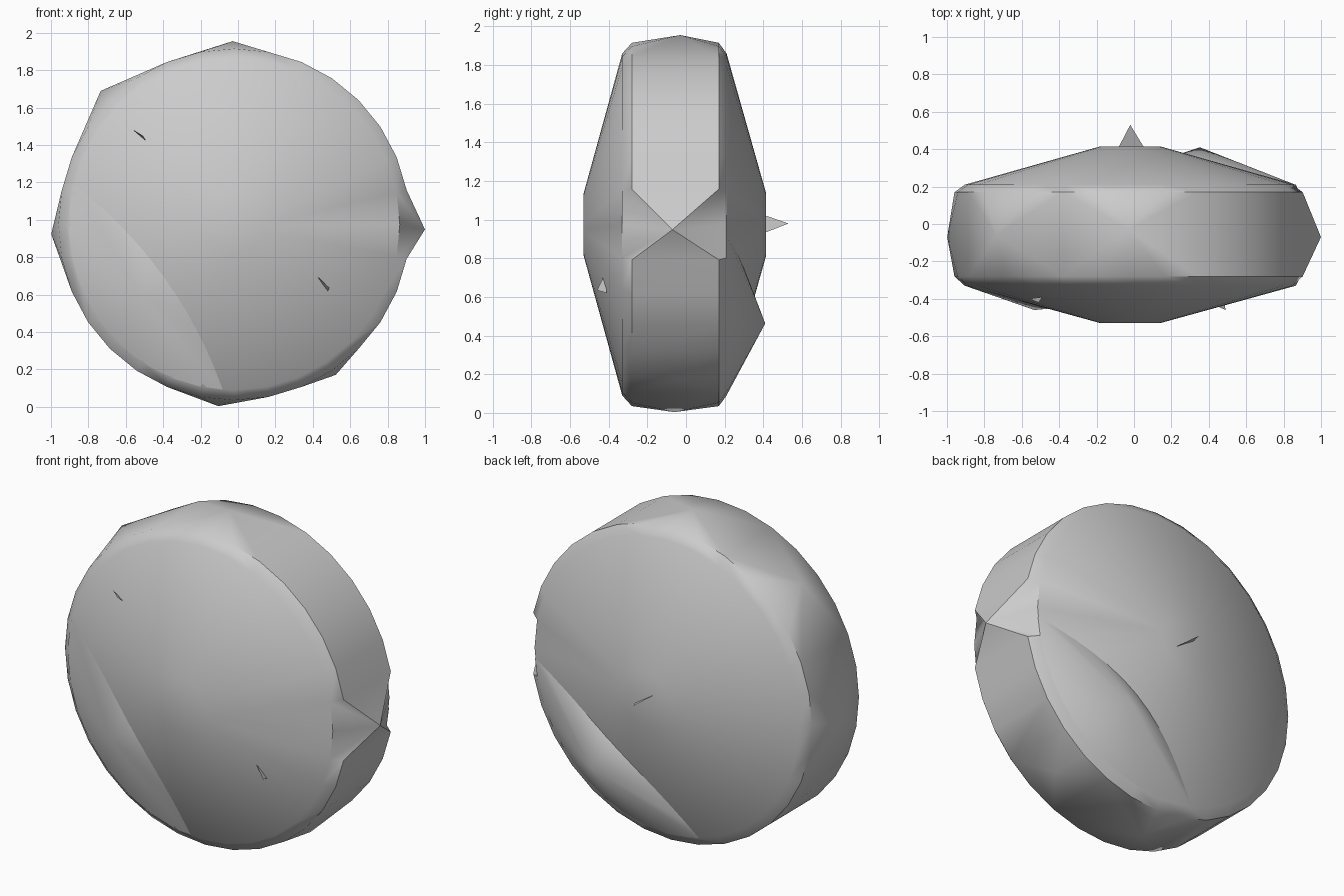
import bpy, bmesh
from math import sin, cos, pi, radians, hypot, atan2

cube = bpy.data.objects.get("Cube")
if cube:
    bpy.data.objects.remove(cube)

CX, CZ, SEG = -0.02, 0.975, 32
# Profile of the disc as (radius, y), front to back
PROFILE = [(0.16, -0.53), (0.885, -0.33), (0.94, -0.28),
           (0.94, 0.17), (0.885, 0.21), (0.16, 0.415)]

grey = bpy.data.materials.new("plain_grey")
grey.use_nodes = True
grey.diffuse_color = (0.6, 0.6, 0.6, 1)
grey.node_tree.nodes["Principled BSDF"].inputs["Base Color"].default_value = (0.6, 0.6, 0.6, 1)


def polar(r, a, y):
    return (CX + r * cos(a), y, CZ + r * sin(a))


def finish(name, bm, smooth=True):
    mesh = bpy.data.meshes.new(name)
    bm.to_mesh(mesh)
    bm.free()
    mesh.materials.append(grey)
    obj = bpy.data.objects.new(name, mesh)
    bpy.context.collection.objects.link(obj)
    if smooth:
        bpy.ops.object.select_all(action='DESELECT')
        obj.select_set(True)
        bpy.context.view_layer.objects.active = obj
        bpy.ops.object.shade_smooth_by_angle(angle=radians(45))
    return obj


# Lathed disc body
bm = bmesh.new()
rings = [[bm.verts.new(polar(r, 2 * pi * i / SEG, y)) for i in range(SEG)]
         for r, y in PROFILE]
faces = {}
for b in range(len(rings) - 1):
    for i in range(SEG):
        j = (i + 1) % SEG
        faces[b, i] = bm.faces.new((rings[b][i], rings[b][j], rings[b + 1][j], rings[b + 1][i]))
bm.faces.new(rings[0])
bm.faces.new(rings[-1])


def raise_peak(step, half, bands, angle, radius, y):
    """Replace a patch of the rim by a fan rising to a point."""
    patch = [faces[b, i % SEG] for b in bands for i in range(step - half, step + half)]
    border = [e for e in {e for f in patch for e in f.edges}
              if sum(f in patch for f in e.link_faces) == 1]
    bmesh.ops.delete(bm, geom=patch, context='FACES_ONLY')
    apex = bm.verts.new(polar(radius, radians(angle), y))
    for e in border:
        bm.faces.new((e.verts[0], e.verts[1], apex))


# Peaks around the rim, the left one cut through the bevels
raise_peak(0, 1, (1, 2, 3), -1.5, 1.02, -0.07)
raise_peak(8, 2, (2,), 90.5, 0.98, -0.03)
raise_peak(12, 2, (2,), 135, 1.01, -0.06)
raise_peak(16, 2, (2,), 183, 0.98, -0.07)
raise_peak(24, 2, (2,), 265, 0.975, -0.06)
raise_peak(27, 1, (2,), -56, 0.97, -0.05)
loose = [e for e in bm.edges if not e.link_faces]
bmesh.ops.delete(bm, geom=loose, context='EDGES')
bmesh.ops.recalc_face_normals(bm, faces=bm.faces)
finish("disc_body", bm)


# Shallow swellings on the two cone faces
def swelling(name, angle, radius, y, inner, outer):
    bm = bmesh.new()
    a, spread, n = radians(angle), radians(50), 12
    (r0, y0), (r1, y1) = inner, outer
    loop = [polar(r1, a + spread * (2 * i / n - 1), y1) for i in range(n + 1)]
    for i in range(n - 1, 0, -1):
        t = 2 * i / n - 1
        u = r1 * cos(spread) - 0.1 * (1 - t * t)
        v = r1 * sin(spread) * t
        r = hypot(u, v)
        loop.append(polar(r, a + atan2(v, u), y0 + (y1 - y0) * (r - r0) / (r1 - r0)))
    verts = [bm.verts.new(p) for p in loop]
    apex = bm.verts.new(polar(radius, a, y))
    flip = y < 0
    for i, v in enumerate(verts):
        w = verts[(i + 1) % len(verts)]
        bm.faces.new((v, w, apex) if flip else (w, v, apex))
    finish(name, bm)


swelling("front_swelling", 216, 0.633, -0.46, PROFILE[0], PROFILE[1])
swelling("back_swelling", -54, 0.633, 0.41, PROFILE[5], PROFILE[4])


# Thin triangular fins
def fin(name, *points):
    bm = bmesh.new()
    bm.faces.new([bm.verts.new(p) for p in points])
    finish(name, bm, smooth=False)


fin("back_fin", (-0.08, 0.415, 1.02), (0.05, 0.415, 0.935), (-0.02, 0.53, 0.98))
fin("front_left_fin", (0.4, -0.42, 0.72), (0.49, -0.46, 0.635), (0.48, -0.41, 0.62))
fin("front_right_fin", (-0.56, -0.4, 1.48), (-0.51, -0.42, 1.45), (-0.49, -0.39, 1.42))
